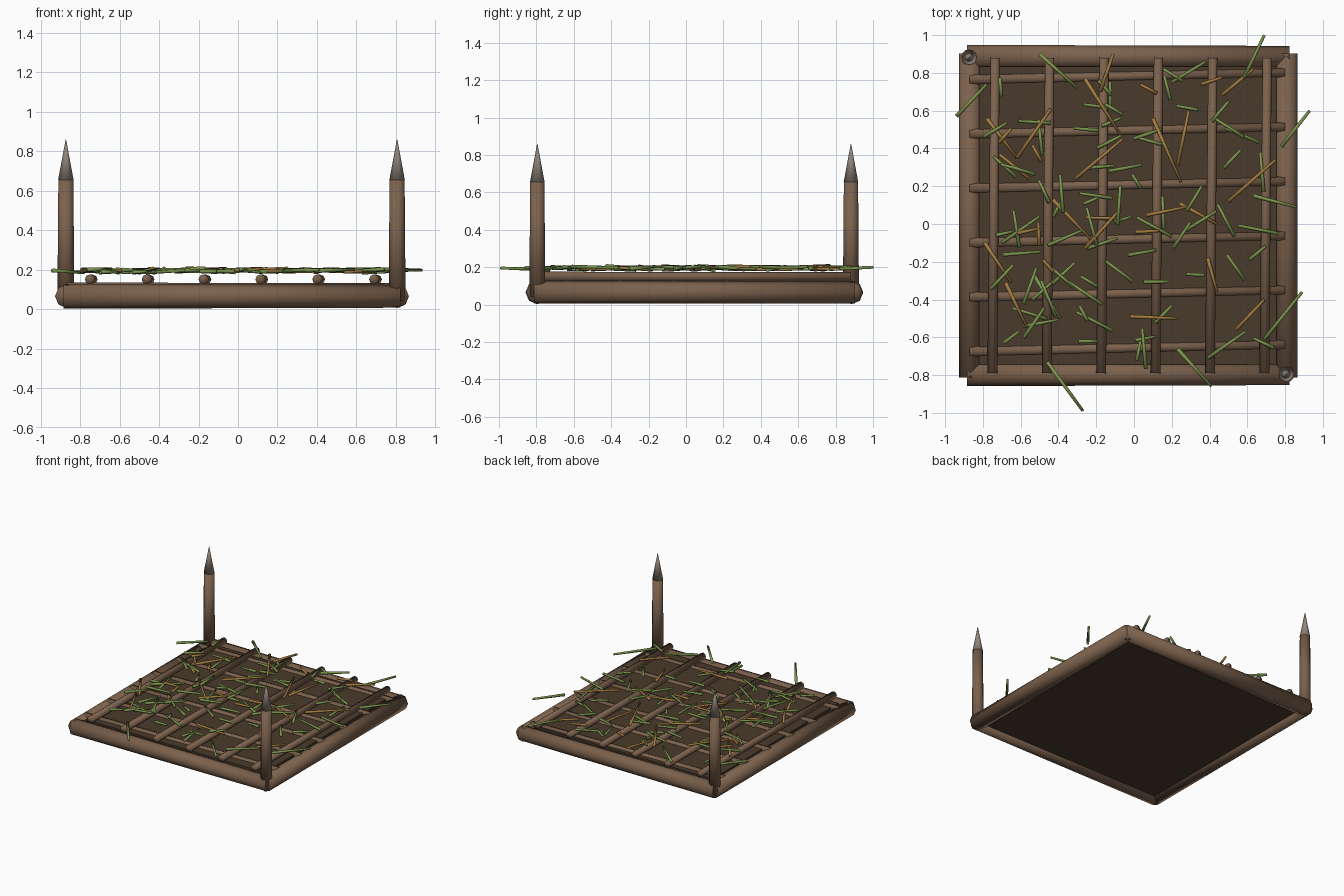
import bpy
import bmesh
import math
import random
from mathutils import Vector

random.seed(7)
cube = bpy.data.objects.get("Cube")
if cube:
    bpy.data.objects.remove(cube)


def material(name, r, g, b):
    mat = bpy.data.materials.new(name)
    mat.use_nodes = True
    mat.diffuse_color = (r, g, b, 1)
    shader = mat.node_tree.nodes["Principled BSDF"]
    shader.inputs["Base Color"].default_value = (r, g, b, 1)
    shader.inputs["Roughness"].default_value = 0.9
    return mat


WOOD = material("bark brown", 0.20, 0.12, 0.073)
SOIL = material("dark soil", 0.068, 0.042, 0.024)
TIP = material("pale cut wood", 0.28, 0.235, 0.195)
GREEN = material("grass green", 0.20, 0.30, 0.075)
STRAW = material("dry straw", 0.36, 0.20, 0.05)


def finish(bm, name, mat, smooth=True):
    mesh = bpy.data.meshes.new(name)
    for face in bm.faces:
        face.smooth = smooth
    bm.to_mesh(mesh)
    bm.free()
    mesh.materials.append(mat)
    obj = bpy.data.objects.new(name, mesh)
    bpy.context.collection.objects.link(obj)
    return obj


def add_rod(bm, start, end, r1, r2, sides=8):
    """Add a capped, tapered rod between two points."""
    start, end = Vector(start), Vector(end)
    axis = end - start
    rod = bmesh.ops.create_cone(bm, cap_ends=True, segments=sides,
                                radius1=r1, radius2=r2, depth=axis.length)
    turn = axis.to_track_quat('Z', 'Y')
    for v in rod["verts"]:
        v.co = turn @ v.co + (start + end) / 2


def rod_object(name, mat, *args):
    bm = bmesh.new()
    add_rod(bm, *args)
    return finish(bm, name, mat)


# Square frame of four logs
LEFT, RIGHT, FRONT, BACK = -0.867, 0.806, -0.795, 0.885
LOG_Z = 0.065
for name, y in (("front_log", FRONT), ("back_log", BACK)):
    rod_object(name, WOOD, (LEFT - 0.018, y, LOG_Z), (RIGHT + 0.018, y, LOG_Z), 0.063, 0.058)
for name, x in (("right_log", LEFT), ("left_log", RIGHT)):
    rod_object(name, WOOD, (x, FRONT - 0.018, LOG_Z), (x, BACK + 0.018, LOG_Z), 0.06, 0.06)

# Earth bed inside the frame
bm = bmesh.new()
bmesh.ops.create_cube(bm, size=1)
for v in bm.verts:
    v.co.x = -0.82 if v.co.x < 0 else 0.755
    v.co.y = -0.745 if v.co.y < 0 else 0.835
    v.co.z = 0.03 if v.co.z < 0 else 0.118
finish(bm, "earth_bed", SOIL, False)

# Lattice of sticks, the second layer resting on the first
for i in range(6):
    y = -0.675 + i * 0.288
    rod_object(f"cross_stick_{i + 1}", WOOD, (-0.87, y, 0.106), (0.8, y + 0.037, 0.106), 0.028, 0.026)
    x = -0.75 + i * 0.288
    rod_object(f"long_stick_{i + 1}", WOOD, (x, -0.79, 0.15), (x + 0.015, 0.88, 0.15), 0.026, 0.024)

# Two sharpened corner stakes
for side, x, y in (("back_right", LEFT - 0.005, BACK - 0.003), ("front_left", RIGHT, FRONT)):
    rod_object(side + "_stake", WOOD, (x, y, 0.04), (x, y, 0.66), 0.043, 0.038, 12)
    rod_object(side + "_stake_tip", TIP, (x, y, 0.655), (x, y, 0.86), 0.039, 0.001, 12)

# Loose grass: the longest blades are placed, short ones are scattered
long_green = [
    (0.58, 0.77, 0.69, 1), (0.69, -0.61, 0.89, -0.36), (-0.46, -0.73, -0.27, -0.99),
    (0.23, -0.66, 0.41, -0.86), (-0.94, 0.57, -0.78, 0.74), (0.78, 0.41, 0.93, 0.6),
    (0.63, 0.15, 0.86, 0.09), (0.39, -0.71, 0.59, -0.57), (-0.7, -0.1, -0.5, 0.04),
    (-0.53, -0.27, -0.39, -0.5), (-0.5, 0.9, -0.3, 0.72), (0.2, 0.75, 0.38, 0.86)]
long_straw = [
    (-0.78, 0.56, -0.62, 0.35), (-0.62, 0.35, -0.44, 0.61), (-0.79, -0.1, -0.65, -0.31),
    (-0.68, -0.31, -0.57, -0.54), (-0.43, 0.13, -0.22, -0.09), (-0.26, -0.13, -0.07, 0.08),
    (0.1, 0.56, 0.25, 0.22), (0.23, 0.31, 0.29, 0.6), (-0.31, 0.24, -0.06, 0.45),
    (-0.02, -0.49, 0.23, -0.5), (0.39, -0.18, 0.44, -0.36), (0.24, 0.11, 0.44, 0),
    (0.54, -0.56, 0.69, -0.4), (-0.26, 0.77, -0.07, 0.47), (-0.18, 0.7, -0.11, 0.9),
    (0.5, 0.12, 0.75, 0.34)]


def scatter(count):
    """Short random blades spread over the bed."""
    blades = []
    for _ in range(count):
        x, y = random.uniform(-0.74, 0.72), random.uniform(-0.7, 0.8)
        angle, half = random.uniform(0, math.pi), random.uniform(0.04, 0.11)
        dx, dy = half * math.cos(angle), half * math.sin(angle)
        blades.append((x - dx, y - dy, x + dx, y + dy))
    return blades


for name, mat, blades in (("green_grass", GREEN, long_green + scatter(72)),
                          ("dry_grass", STRAW, long_straw + scatter(12))):
    bm = bmesh.new()
    for x1, y1, x2, y2 in blades:
        z, tilt = random.uniform(0.188, 0.202), random.uniform(-0.006, 0.006)
        add_rod(bm, (x1, y1, z - tilt), (x2, y2, z + tilt), 0.011, 0.008, 5)
    finish(bm, name, mat)
